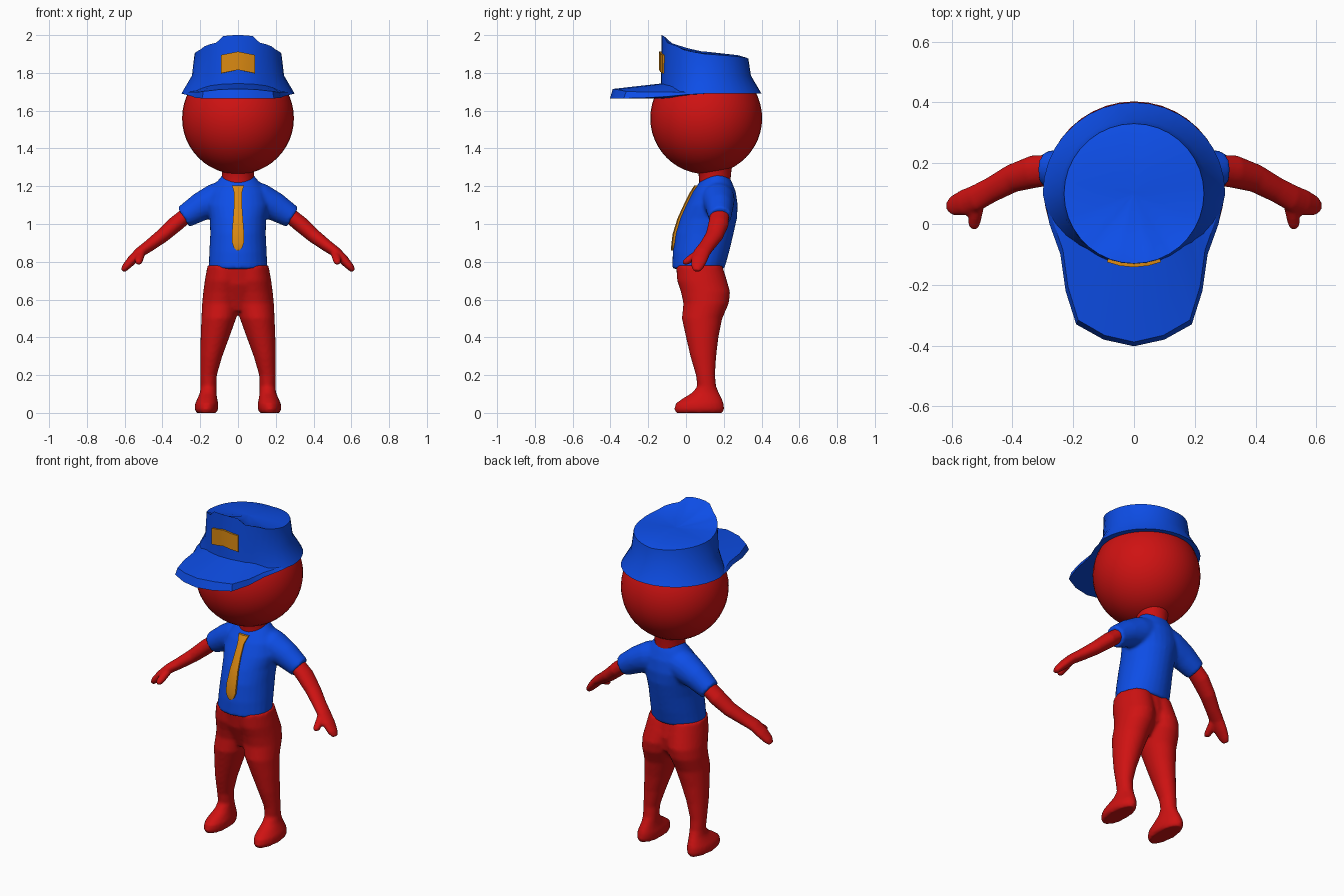
import bpy, bmesh, math
from mathutils import Vector

if "Cube" in bpy.data.objects:
    bpy.data.objects.remove(bpy.data.objects["Cube"])


def material(name, rgb):
    m = bpy.data.materials.new(name)
    m.diffuse_color = (*rgb, 1)
    m.use_nodes = True
    m.node_tree.nodes["Principled BSDF"].inputs["Base Color"].default_value = m.diffuse_color
    return m


RED = material("red skin", (0.62, 0.006, 0.006))
BLUE = material("blue cloth", (0.004, 0.075, 0.8))
GOLD = material("gold trim", (0.7, 0.25, 0.006))


def loft(bm, rings, cap=True):
    """Skin closed rings of equal length."""
    vs = [[bm.verts.new(p) for p in r] for r in rings]
    n = len(vs[0])
    for a, b in zip(vs, vs[1:]):
        for i in range(n):
            bm.faces.new((a[i], a[(i + 1) % n], b[(i + 1) % n], b[i]))
    if cap:
        bm.faces.new(vs[0])
        bm.faces.new(vs[-1])


def stack(bm, rows, side=1, n=28):
    """Horizontal ellipses given as z, x0, x1, y0, y1."""
    rings = []
    for z, x0, x1, y0, y1 in rows:
        ring = []
        for i in range(n):
            t = math.tau * i / n
            ring.append((side * ((x0 + x1) / 2 + (x1 - x0) / 2 * math.cos(t)),
                         (y0 + y1) / 2 + (y1 - y0) / 2 * math.sin(t), z))
        rings.append(ring)
    loft(bm, rings)


def tube(bm, path, side=1, n=18):
    """Elliptic tube through x, y, z, depth radius, height radius."""
    pts = [Vector(p[:3]) for p in path]
    rings = []
    for k, p in enumerate(path):
        t = (pts[min(k + 1, len(pts) - 1)] - pts[max(k - 1, 0)]).normalized()
        ref = Vector((0, 1, 0)) if abs(t.y) < 0.7 else Vector((1, 0, 0))
        u = (ref - t * ref.dot(t)).normalized()
        v = u.cross(t)
        ring = []
        for i in range(n):
            a = math.tau * i / n
            q = pts[k] + u * p[3] * math.cos(a) + v * p[4] * math.sin(a)
            ring.append((side * q.x, q.y, q.z))
        rings.append(ring)
    loft(bm, rings)


def finish(name, bm, mat, angle=40, voxel=0, smooth=4):
    bmesh.ops.recalc_face_normals(bm, faces=bm.faces)
    me = bpy.data.meshes.new(name)
    bm.to_mesh(me)
    bm.free()
    me.materials.append(mat)
    me.shade_smooth()
    me.set_sharp_from_angle(angle=math.radians(angle))
    ob = bpy.data.objects.new(name, me)
    bpy.context.collection.objects.link(ob)
    if voxel:  # fuse overlapping volumes into one soft skin
        r = ob.modifiers.new("fuse", 'REMESH')
        r.mode = 'VOXEL'
        r.voxel_size = voxel
        r.use_smooth_shade = True
        s = ob.modifiers.new("soften", 'SMOOTH')
        s.iterations = smooth
    return ob


# Head
bm = bmesh.new()
bmesh.ops.create_uvsphere(bm, u_segments=40, v_segments=24, radius=0.296)
bmesh.ops.translate(bm, verts=bm.verts, vec=(0, 0.107, 1.56))
finish("head", bm, RED)

# Neck
bm = bmesh.new()
stack(bm, [(1.16, -.085, .085, .07, .23), (1.23, -.085, .085, .07, .235),
           (1.28, -.085, .085, .065, .24), (1.34, -.11, .11, .04, .25)])
finish("neck", bm, RED)

# Hips, legs and feet
bm = bmesh.new()
stack(bm, [(.54, -.06, .06, .02, .14), (.6, -.14, .14, -.005, .2),
           (.68, -.165, .165, -.04, .21), (.78, -.16, .16, -.055, .19)])
LEG = [(0, .112, .22, -.055, .195), (.02, .105, .23, -.063, .202),
       (.05, .104, .227, -.055, .2), (.075, .11, .215, -.02, .19),
       (.105, .114, .202, .03, .175), (.14, .114, .198, .06, .16),
       (.2, .112, .2, .052, .154), (.3, .083, .2, .023, .16),
       (.4, .046, .198, 0, .172), (.5, .01, .194, -.022, .192),
       (.58, -.01, .19, -.014, .227), (.64, -.02, .184, -.027, .234),
       (.7, -.03, .176, -.047, .217), (.78, -.03, .162, -.052, .192)]
for s in (1, -1):
    stack(bm, LEG, s)
finish("legs", bm, RED, voxel=0.01)

# Arms with mitten hand and thumb
ARM = [(.25, .18, 1.065, .05, .04), (.33, .172, 1.0, .054, .043),
       (.40, .15, .938, .047, .038), (.47, .112, .885, .042, .032),
       (.52, .085, .85, .044, .028), (.56, .07, .81, .043, .026),
       (.595, .06, .772, .033, .02), (.61, .057, .752, .018, .012)]
THUMB = [(.51, .07, .85, .02, .02), (.522, .03, .82, .023, .021),
         (.526, 0, .80, .02, .018), (.527, -.016, .793, .01, .01)]
for s, label in ((1, "left"), (-1, "right")):
    bm = bmesh.new()
    tube(bm, ARM, s)
    tube(bm, THUMB, s)
    finish(label + "_arm", bm, RED, voxel=0.007, smooth=3)

# Shirt with short sleeves
bm = bmesh.new()
stack(bm, [(.762, -.156, .156, -.072, .203), (.85, -.152, .152, -.07, .228),
           (.95, -.147, .147, -.057, .252), (1.03, -.15, .15, -.032, .27),
           (1.1, -.165, .165, 0, .274), (1.17, -.15, .15, .035, .264),
           (1.22, -.115, .115, .07, .244), (1.262, -.08, .08, .1, .222)])
SLEEVE = [(.04, .165, 1.15, .09, .09), (.12, .17, 1.125, .088, .09),
          (.2, .177, 1.09, .074, .076), (.288, .18, 1.036, .06, .06)]
for s in (1, -1):
    tube(bm, SLEEVE, s)
finish("shirt", bm, BLUE, voxel=0.01, smooth=3)

# Tie, a thin strip following the chest: z, half width, chest depth
bm = bmesh.new()
TIE = [(1.205, .032, .054), (1.165, .02, .028), (1.1, .021, -.004), (1.03, .026, -.036),
       (.95, .032, -.061), (.9, .031, -.068), (.875, .022, -.07), (.86, .006, -.071)]
loft(bm, [[(-w, y + .015, z), (-w, y - .003, z), (0, y - .009, z),
           (w, y - .003, z), (w, y + .015, z)] for z, w, y in TIE])
finish("tie", bm, GOLD)


# Cap crown: straight in front, flared at sides and back, raised front peak
def interp(a, table):
    for (a0, v0), (a1, v1) in zip(table, table[1:]):
        if a <= a1:
            return v0 + (v1 - v0) * (a - a0) / (a1 - a0)
    return table[-1][1]


RIM = [(0, 2.0), (19, 1.998), (30, 1.96), (48, 1.945), (62, 1.92), (90, 1.9), (180, 1.875)]
FLARE = [(0, 0), (40, 0.1), (85, 1), (180, 1)]
CY, N = 0.1, 36


def polar(r, deg, z):
    a = math.radians(deg)
    return (r * math.sin(a), CY - r * math.cos(a), z)


bm = bmesh.new()
rings = [[] for _ in range(6)]
for i in range(N):
    d = 360 * i / N
    a = min(d, 360 - d)
    f, top = interp(a, FLARE), interp(a, RIM)
    for ring, (r, z) in zip(rings, [
            (.235 + .065 * f, 1.69), (.232 + .012 * f, 1.785), (.23, top),
            (.185, 1.91 + (top - 1.91) * .55), (.1, 1.91 + (top - 1.91) * .25), (.01, 1.912)]):
        ring.append(polar(r, d, z))
loft(bm, rings)
finish("cap_crown", bm, BLUE, angle=32)

# Cap visor: x, y, underside z, edge z, inner angle, inner z
VISOR = [(0, -.402, 1.665, 1.715, 0, 1.745), (.1, -.38, 1.665, 1.712, 20, 1.743),
         (.19, -.33, 1.665, 1.702, 40, 1.735), (.225, -.22, 1.668, 1.698, 55, 1.725),
         (.242, -.1, 1.675, 1.698, 65, 1.715), (.278, 0, 1.685, 1.698, 78, 1.708),
         (.297, .1, 1.69, 1.7, 90, 1.703)]
bm = bmesh.new()
sections = []
for s, rows in ((-1, VISOR[:0:-1]), (1, VISOR)):
    for x, y, zb, zt, a, zi in rows:
        px, py, _ = polar(.222, s * a, 0)
        sections.append([(s * x, y, zb), (s * x * .965, y + .014, zt), (px, py, zi), (px, py, zb)])
loft(bm, sections)
finish("cap_visor", bm, BLUE, angle=32)

# Cap badge, a curved plate on the crown front
bm = bmesh.new()
sections = []
for d in (-21.5, -11, 0, 11, 21.5):
    lift = .018 * (1 - abs(d) / 21.5)
    sections.append([polar(r, d, z + lift) for r, z in
                     ((.228, 1.798), (.242, 1.798), (.242, 1.895), (.228, 1.895))])
loft(bm, sections)
finish("cap_badge", bm, GOLD)
